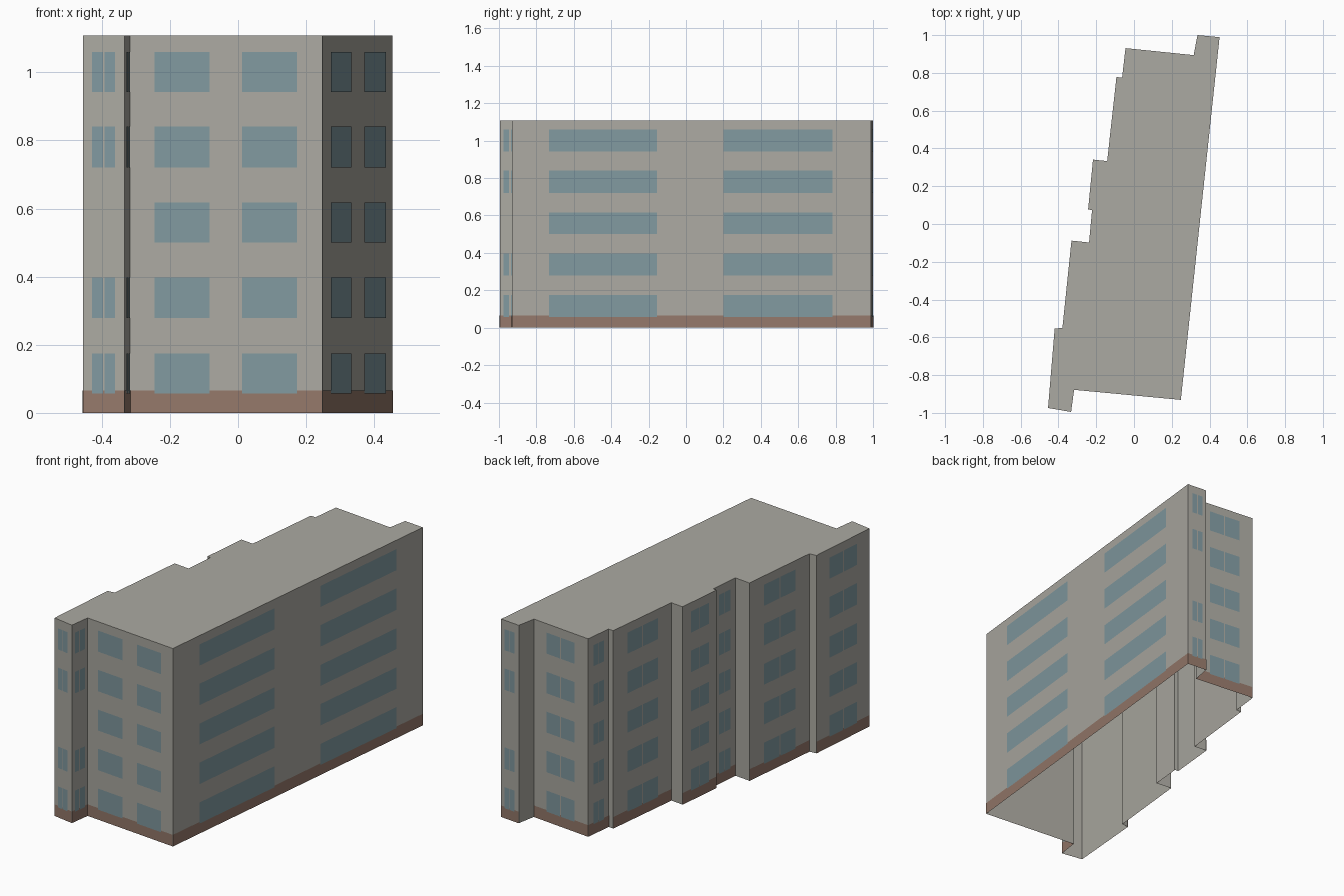
import bpy
import bmesh
from mathutils import Vector

cube = bpy.data.objects.get("Cube")
if cube:
    bpy.data.objects.remove(cube, do_unlink=True)


def material(name, rgb):
    mat = bpy.data.materials.new(name)
    mat.use_nodes = True
    color = (*rgb, 1)
    mat.diffuse_color = color
    bsdf = mat.node_tree.nodes["Principled BSDF"]
    bsdf.inputs["Base Color"].default_value = color
    bsdf.inputs["Roughness"].default_value = 0.9
    return mat


concrete = material("warm grey concrete", (0.41, 0.40, 0.36))
glass = material("blue grey glass", (0.22, 0.32, 0.35))
brick = material("brown plinth", (0.30, 0.19, 0.145))

HEIGHT = 1.108
PLINTH = 0.065
FLOORS = [(0.057, 0.175), (0.278, 0.398), (0.5, 0.617), (0.72, 0.84), (0.942, 1.06)]

# Window spans along a wall, as fractions of its length
STYLES = {
    "plain": [],
    "long": [(0.104, 0.404), (0.589, 0.893)],
    "front": [(0.127, 0.413), (0.582, 0.868)],
    "pair": [(0.24, 0.492), (0.508, 0.76)],
    "bay": [(0.22, 0.485), (0.52, 0.78)],
    "bay_side": [(0.16, 0.42), (0.5, 0.8)],
}

# Footprint corners, counter-clockwise, with the style of the wall that starts there
FOOTPRINT = [
    (0.248, -0.931, "long"),
    (0.453, 0.989, "bay"),
    (0.336, 1.0, "plain"),
    (0.316, 0.894, "pair"),
    (-0.045, 0.931, "pair"),
    (-0.063, 0.775, "plain"),
    (-0.093, 0.778, "pair"),
    (-0.142, 0.333, "plain"),
    (-0.217, 0.341, "pair"),
    (-0.243, 0.077, "plain"),
    (-0.222, 0.074, "pair"),
    (-0.238, -0.098, "plain"),
    (-0.331, -0.088, "pair"),
    (-0.379, -0.55, "plain"),
    (-0.42, -0.554, "pair"),
    (-0.455, -0.974, "bay"),
    (-0.333, -0.995, "bay_side"),
    (-0.317, -0.878, "front"),
]


def finish(name, bm, mat):
    mesh = bpy.data.meshes.new(name)
    bm.to_mesh(mesh)
    bm.free()
    mesh.materials.append(mat)
    obj = bpy.data.objects.new(name, mesh)
    bpy.context.collection.objects.link(obj)
    return obj


def panel(bm, a, b, span, z0, z1, offset):
    """Upright rectangle lying just outside the wall from a to b."""
    along = b - a
    out = Vector((along.y, -along.x, 0)).normalized() * offset
    p, q = (a + along * t + out for t in span)
    corners = [(p, z0), (q, z0), (q, z1), (p, z1)]
    bm.faces.new([bm.verts.new((c.x, c.y, z)) for c, z in corners])


# Walls and roof: footprint extruded upward, left open underneath
walls = bmesh.new()
low = [walls.verts.new((x, y, 0)) for x, y, _ in FOOTPRINT]
high = [walls.verts.new((x, y, HEIGHT)) for x, y, _ in FOOTPRINT]
for i in range(len(low)):
    j = (i + 1) % len(low)
    walls.faces.new((low[i], low[j], high[j], high[i]))
walls.faces.new(high)

# Plinth strips and window panes on every wall that has them
plinth = bmesh.new()
windows = bmesh.new()
for i, (x, y, style) in enumerate(FOOTPRINT):
    if style == "plain":
        continue
    nx, ny, _ = FOOTPRINT[(i + 1) % len(FOOTPRINT)]
    a, b = Vector((x, y, 0)), Vector((nx, ny, 0))
    panel(plinth, a, b, (0, 1), 0, PLINTH, 0.0015)
    for level, (z0, z1) in enumerate(FLOORS):
        if style.startswith("bay") and level == 2:
            continue
        for span in STYLES[style]:
            panel(windows, a, b, span, z0, z1, 0.003)

finish("building_walls", walls, concrete)
finish("plinth_band", plinth, brick)
finish("window_panes", windows, glass)
